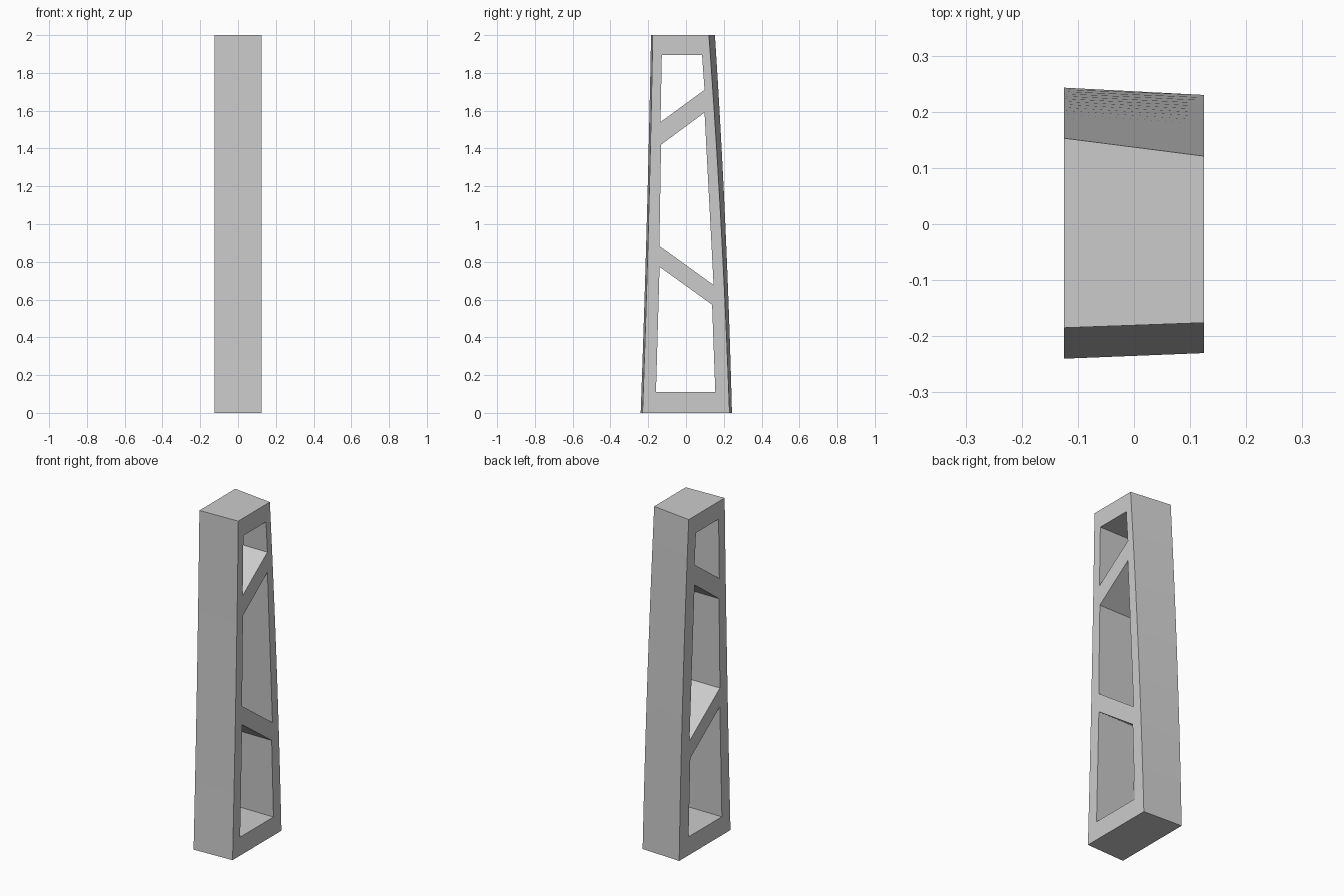
import bpy, bmesh

if "Cube" in bpy.data.objects:
    bpy.data.objects.remove(bpy.data.objects["Cube"])

HALF = 0.125   # half of the width along x
ROWS = 16      # steps along the curved height

grey = bpy.data.materials.new("light_grey")
grey.diffuse_color = (0.6, 0.6, 0.6, 1)
grey.use_nodes = True
grey.node_tree.nodes["Principled BSDF"].inputs["Base Color"].default_value = grey.diffuse_color


def prism(name, left, right, half):
    """Join two matching (y, z) outlines, at x = -half and x = +half."""
    bm = bmesh.new()
    a = [bm.verts.new((-half, y, z)) for y, z in left]
    b = [bm.verts.new((half, y, z)) for y, z in right]
    bm.faces.new(a)
    bm.faces.new(b[::-1])
    for i in range(len(a)):
        j = (i + 1) % len(a)
        bm.faces.new((a[i], b[i], b[j], a[j]))
    bmesh.ops.recalc_face_normals(bm, faces=bm.faces)
    mesh = bpy.data.meshes.new(name)
    bm.to_mesh(mesh)
    bm.free()
    obj = bpy.data.objects.new(name, mesh)
    obj.data.materials.append(grey)
    bpy.context.collection.objects.link(obj)
    return obj


def outline(front, back):
    """Tapered side outline; each edge is base + slope*z + bend*z*z."""
    zs = [2 * i / ROWS for i in range(ROWS + 1)]
    edge = lambda c, z: (c[0] + c[1] * z + c[2] * z * z, z)
    return [edge(front, z) for z in zs] + [edge(back, z) for z in reversed(zs)]


# Tapered tower body, slightly deeper on the left side
body = prism("tower_frame",
             outline((-0.24, 0.0365, -0.0045), (0.243, -0.025, -0.01)),
             outline((-0.23, 0.036, -0.0045), (0.23, -0.035, -0.00975)), HALF)

# Three openings, leaving two slanted braces between them
openings = [
    [(-0.159, 0.11), (0.155, 0.11), (0.138, 0.573), (-0.14, 0.773)],
    [(-0.141, 0.884), (0.146, 0.677), (0.098, 1.59), (-0.132, 1.42)],
    [(-0.135, 1.54), (0.098, 1.71), (0.085, 1.895), (-0.128, 1.895)],
]
bpy.context.view_layer.objects.active = body
for points in openings:
    cutter = prism("opening_cutter", points, points, 0.3)
    cutter.hide_render = True
    cut = body.modifiers.new("opening", 'BOOLEAN')
    cut.operation = 'DIFFERENCE'
    cut.solver = 'EXACT'
    cut.object = cutter
    bpy.ops.object.modifier_apply(modifier=cut.name)
    bpy.data.objects.remove(cutter)

# Smooth the curved front and back, keep the edges sharp
body.select_set(True)
bpy.ops.object.shade_smooth_by_angle()
